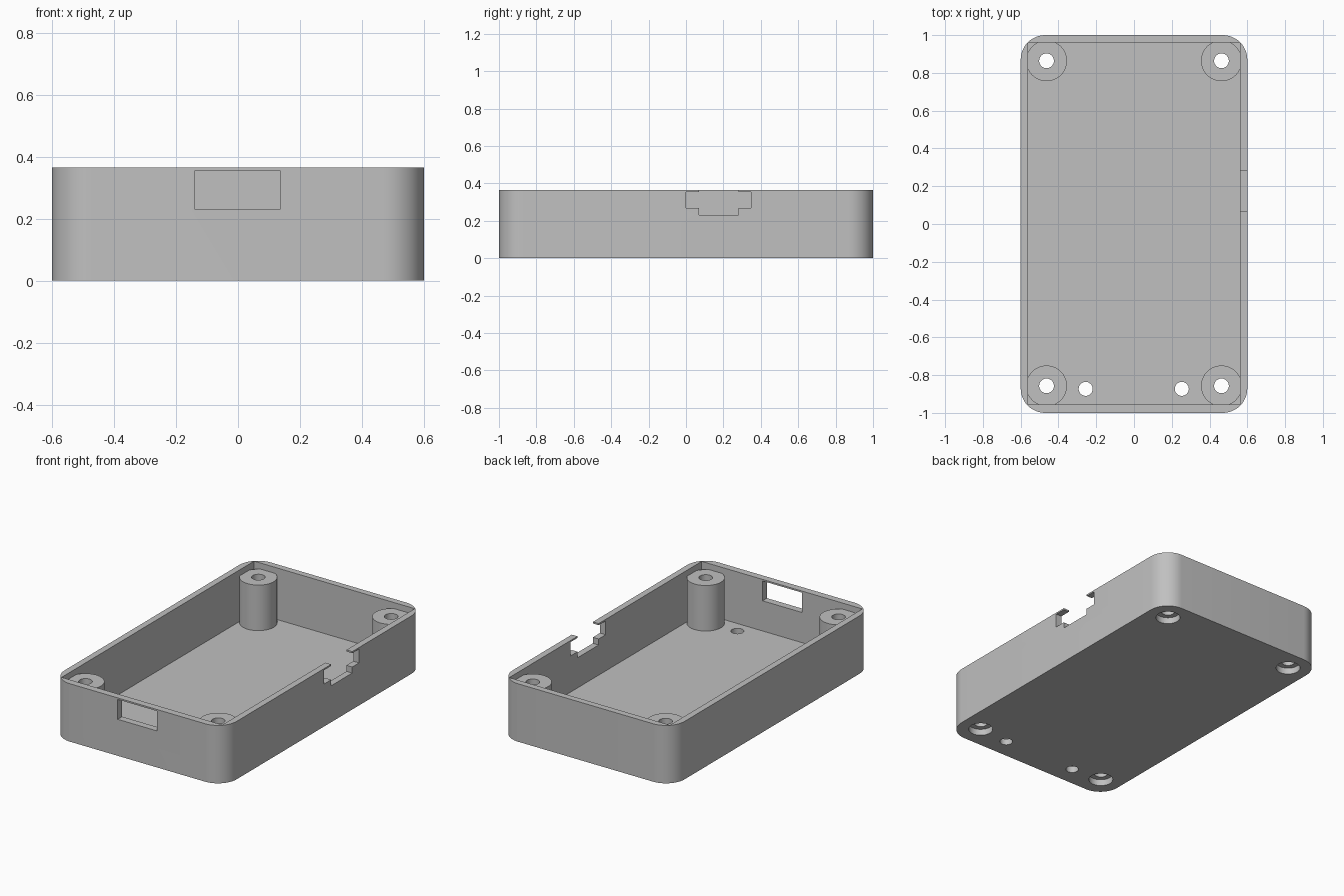
import bpy
import bmesh
from math import radians

if "Cube" in bpy.data.objects:
    bpy.data.objects.remove(bpy.data.objects["Cube"], do_unlink=True)

HEIGHT, FLOOR, POST_TOP = 0.365, 0.04, 0.327
POSTS = [(x, y) for x in (-0.463, 0.463) for y in (-0.857, 0.864)]

grey = bpy.data.materials.new("plain grey")
grey.use_nodes = True
colour = (0.53, 0.53, 0.53, 1)
grey.diffuse_color = colour
grey.node_tree.nodes["Principled BSDF"].inputs["Base Color"].default_value = colour


def make_object(name, bm):
    mesh = bpy.data.meshes.new(name)
    bm.to_mesh(mesh)
    bm.free()
    mesh.materials.append(grey)
    obj = bpy.data.objects.new(name, mesh)
    bpy.context.collection.objects.link(obj)
    return obj


def box(name, low, high, radius=0):
    bm = bmesh.new()
    bmesh.ops.create_cube(bm, size=1)
    for v in bm.verts:
        v.co = [a + (b - a) * (c + 0.5) for a, b, c in zip(low, high, v.co)]
    if radius:
        upright = [e for e in bm.edges if abs(e.verts[0].co.z - e.verts[1].co.z) > 0.1]
        bmesh.ops.bevel(bm, geom=upright, offset=radius, segments=12,
                        profile=0.5, affect='EDGES')
    return make_object(name, bm)


def cylinder(name, x, y, radius, bottom, top):
    bm = bmesh.new()
    bmesh.ops.create_cone(bm, cap_ends=True, segments=48, radius1=radius,
                          radius2=radius, depth=top - bottom)
    bmesh.ops.translate(bm, verts=bm.verts, vec=(x, y, (bottom + top) / 2))
    return make_object(name, bm)


def combine(target, tool, operation):
    mod = target.modifiers.new(operation.lower(), 'BOOLEAN')
    mod.operation = operation
    mod.solver = 'EXACT'
    mod.object = tool
    bpy.context.view_layer.objects.active = target
    bpy.ops.object.modifier_apply(modifier=mod.name)
    bpy.data.objects.remove(tool, do_unlink=True)


# Rounded tray with a square-cornered pocket
case = box("enclosure_base", (-0.6, -1, 0), (0.6, 1, HEIGHT), 0.13)
combine(case, box("pocket", (-0.56, -0.956, FLOOR), (0.56, 0.96, 0.5)), 'DIFFERENCE')

# Corner screw posts, merged into the walls
for x, y in POSTS:
    post = cylinder("screw_post", x, y, 0.108, 0.02, POST_TOP)
    combine(case, post, 'UNION')

# Screw holes with counterbores underneath
for x, y in POSTS:
    combine(case, cylinder("screw_hole", x, y, 0.039, -0.1, 0.5), 'DIFFERENCE')
    combine(case, cylinder("counterbore", x, y, 0.071, -0.1, 0.04), 'DIFFERENCE')

# Small floor holes beside the front posts
for x in (-0.256, 0.253):
    combine(case, cylinder("floor_hole", x, -0.873, 0.037, -0.1, 0.1), 'DIFFERENCE')

# Front window and stepped side notch
for name, low, high in (
        ("front_window", (-0.138, -1.1, 0.23), (0.136, -0.9, 0.355)),
        ("notch_wide", (0.5, 0, 0.268), (0.7, 0.348, 0.355)),
        ("notch_tall", (0.5, 0.07, 0.23), (0.7, 0.28, 0.5))):
    combine(case, box(name, low, high), 'DIFFERENCE')

# Smooth curves, crisp edges
bpy.ops.object.select_all(action='DESELECT')
case.select_set(True)
bpy.context.view_layer.objects.active = case
bpy.ops.object.shade_smooth_by_angle(angle=radians(30))
